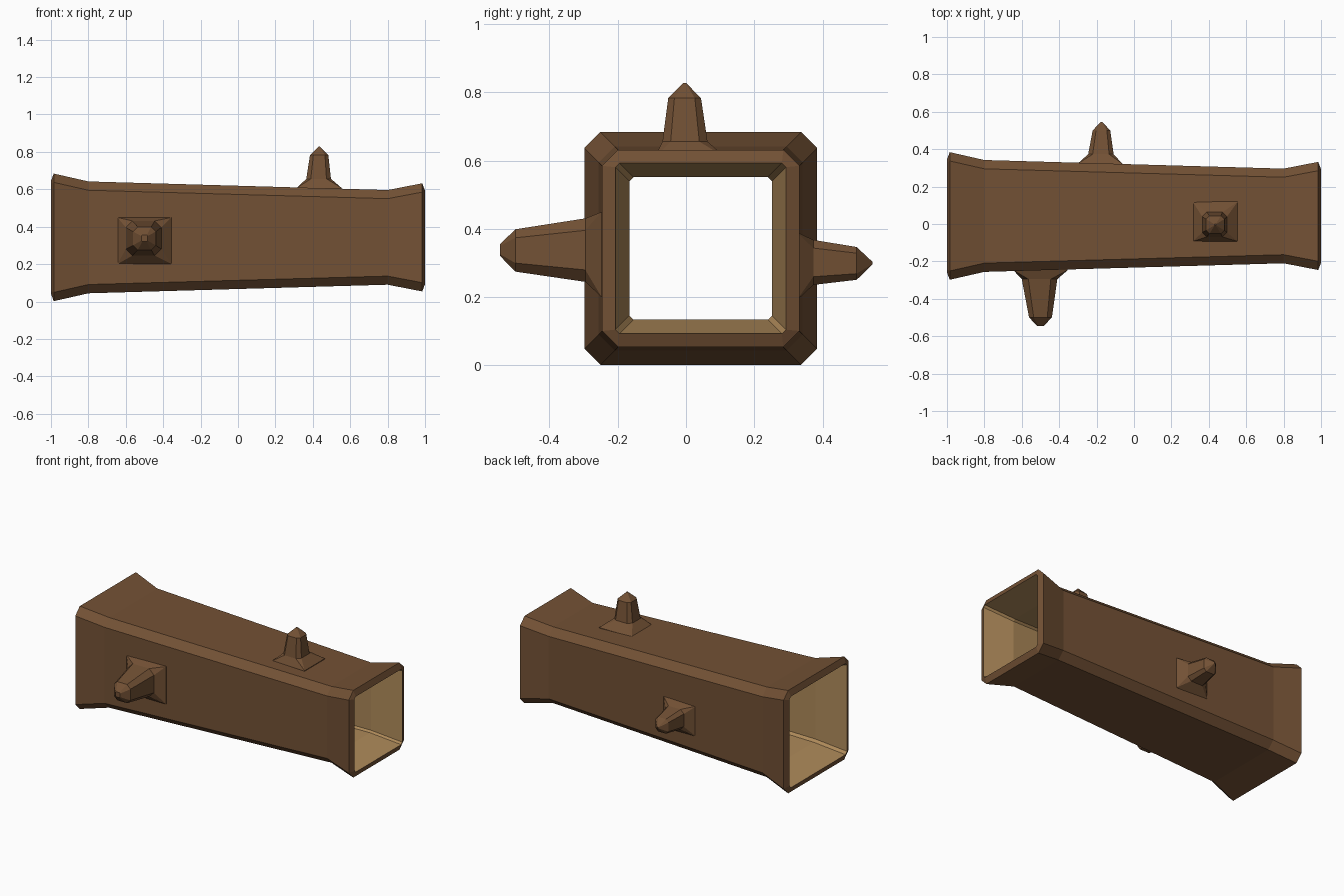
import bpy, bmesh
from mathutils import Vector

if "Cube" in bpy.data.objects:
    bpy.data.objects.remove(bpy.data.objects["Cube"])


def material(name, color):
    m = bpy.data.materials.new(name)
    m.diffuse_color = (*color, 1)
    m.use_nodes = True
    m.node_tree.nodes["Principled BSDF"].inputs["Base Color"].default_value = m.diffuse_color
    return m


BARK = material("bark", (0.17, 0.082, 0.035))
WOOD = material("inner_wood", (0.42, 0.25, 0.10))


def chamfered(cu, cv, hu, hv, c):
    """Rectangle with cut corners as eight (u, v) points."""
    pts = [(hu, hv - c), (hu - c, hv), (c - hu, hv), (-hu, hv - c),
           (-hu, c - hv), (c - hu, -hv), (hu - c, -hv), (hu, c - hv)]
    return [(cu + u, cv + v) for u, v in pts]


def loft(name, rings, mats, closed=False, inner=()):
    """Skin a list of eight-point rings."""
    bm = bmesh.new()
    vs = [[bm.verts.new(Vector(p)) for p in r] for r in rings]
    n = len(vs)
    for i in range(n if closed else n - 1):
        a, b = vs[i], vs[(i + 1) % n]
        for k in range(8):
            j = (k + 1) % 8
            f = bm.faces.new((a[k], a[j], b[j], b[k]))
            f.material_index = 1 if i in inner else 0
    if not closed:
        bm.faces.new(vs[0])
        bm.faces.new(vs[-1])
    bmesh.ops.remove_doubles(bm, verts=bm.verts, dist=0.0005)
    bmesh.ops.recalc_face_normals(bm, faces=bm.faces)
    me = bpy.data.meshes.new(name)
    bm.to_mesh(me)
    bm.free()
    for m in mats:
        me.materials.append(m)
    ob = bpy.data.objects.new(name, me)
    bpy.context.collection.objects.link(ob)
    return ob


# Hollow log: outer skin, right rim, inner skin, left rim (x, half width, chamfer)
profile = [(-0.985, 0.341, 0.047), (-0.8, 0.299, 0.047),
           (0.8, 0.253, 0.046), (0.985, 0.289, 0.047),
           (1.0, 0.25, 0.012), (0.8, 0.209, 0.012),
           (-0.8, 0.256, 0.016), (-1.0, 0.302, 0.016)]
loft("hollow_log",
     [[(x, u, v) for u, v in chamfered(0.043, 0.343, h, h, c)]
      for x, h, c in profile],
     [BARK, WOOD], closed=True, inner=(4, 5, 6))


# Branch stubs: square flared foot, cut-corner stem, pointed tip
# ring = (height along axis, centre u, centre v, half u, half v, chamfer)
def branch(name, place, rings):
    loft(name, [[place(u, v, h) for u, v in chamfered(*r)]
                for h, *r in rings for u_ in [0]], [BARK])


branch("front_branch", lambda u, v, h: (u, -h, v), [
    (0.235, -0.5, 0.325, 0.147, 0.125, 0),
    (0.247, -0.5, 0.325, 0.145, 0.125, 0),
    (0.295, -0.505, 0.338, 0.095, 0.093, 0.035),
    (0.50, -0.5, 0.337, 0.061, 0.062, 0.025),
    (0.545, -0.5, 0.338, 0.017, 0.017, 0.005)])

branch("back_branch", lambda u, v, h: (u, h, v), [
    (0.31, -0.182, 0.29, 0.122, 0.102, 0),
    (0.322, -0.182, 0.29, 0.12, 0.102, 0),
    (0.373, -0.177, 0.302, 0.068, 0.066, 0.024),
    (0.50, -0.174, 0.299, 0.047, 0.048, 0.018),
    (0.546, -0.174, 0.30, 0.004, 0.004, 0.001)])

branch("top_branch", lambda u, v, h: (u, v, h), [
    (0.59, 0.434, 0.013, 0.122, 0.106, 0),
    (0.607, 0.434, 0.013, 0.12, 0.106, 0),
    (0.656, 0.431, -0.003, 0.066, 0.066, 0.024),
    (0.783, 0.434, -0.004, 0.049, 0.048, 0.018),
    (0.828, 0.434, -0.004, 0.004, 0.004, 0.001)])
